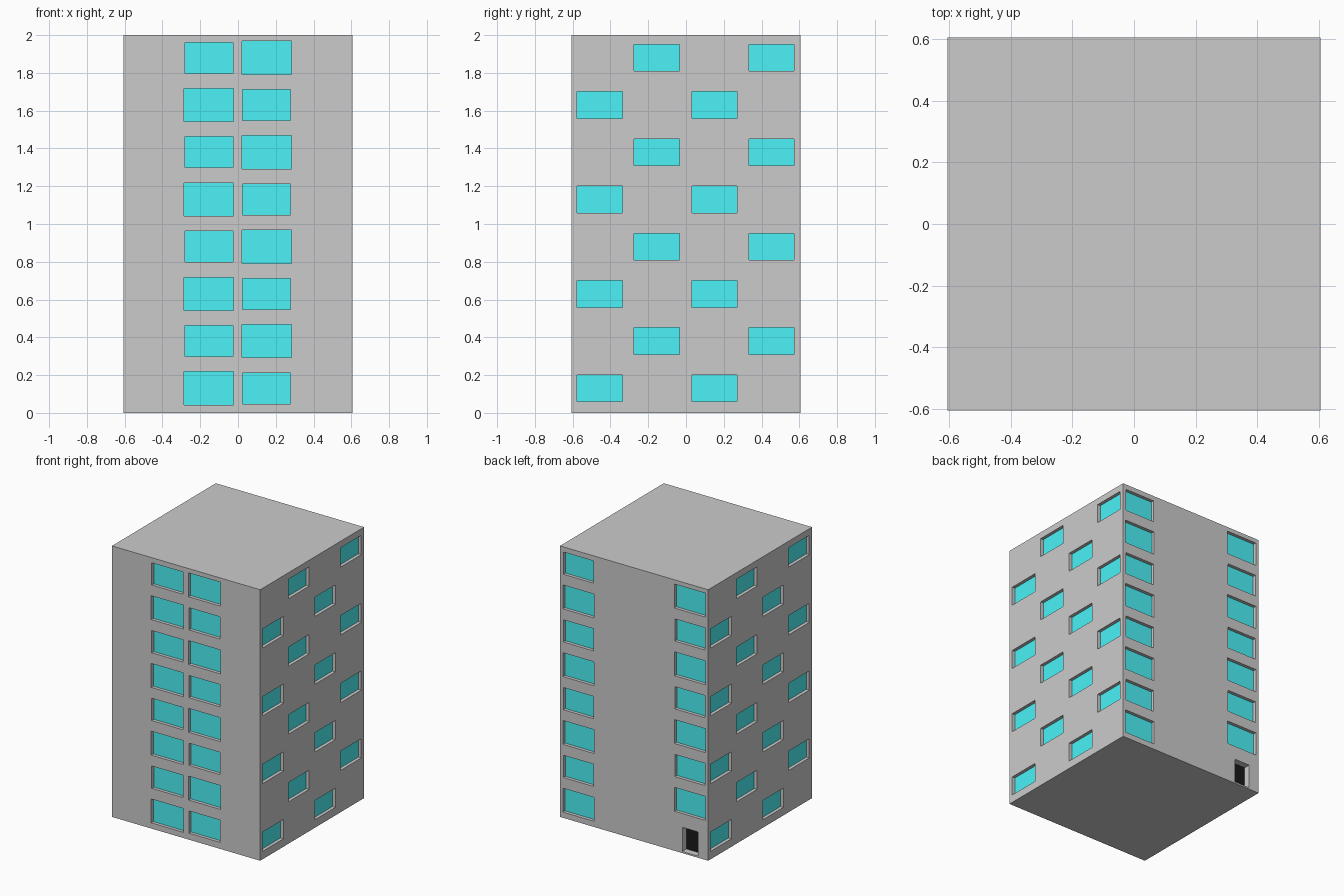
import bpy, bmesh
from math import pi
from mathutils import Matrix, Vector

if "Cube" in bpy.data.objects:
    bpy.data.objects.remove(bpy.data.objects["Cube"])

HALF, HEIGHT, FLOOR = 0.605, 2.0, 0.25
WIN_DEPTH, DOOR_DEPTH = 0.026, 0.05


def make_object(name, bm, color=None):
    me = bpy.data.meshes.new(name)
    bm.to_mesh(me)
    bm.free()
    ob = bpy.data.objects.new(name, me)
    bpy.context.collection.objects.link(ob)
    if color:
        mat = bpy.data.materials.new(name + "_material")
        mat.diffuse_color = color
        mat.use_nodes = True
        mat.node_tree.nodes["Principled BSDF"].inputs["Base Color"].default_value = mat.diffuse_color
        me.materials.append(mat)
    return ob


def opening(cut, pane, turn, u, z, w, h, depth):
    """Pocket cutter plus a pane at its back; turn 0 is the front wall."""
    rot = Matrix.Rotation(turn, 4, 'Z')
    y = -HALF + depth
    size = Matrix.Diagonal((w, depth + 0.1, h, 1))
    bmesh.ops.create_cube(cut, size=1, matrix=rot @ Matrix.Translation((u, y - (depth + 0.1) / 2, z)) @ size)
    corners = [(-1, -1), (1, -1), (1, 1), (-1, 1)]
    pane.faces.new([pane.verts.new(rot @ Vector((u + a * w / 2, y - 0.002, z + b * h / 2)))
                    for a, b in corners])


cut, glass, door = bmesh.new(), bmesh.new(), bmesh.new()

for row in range(8):
    z = 0.13 + FLOOR * row
    odd = row % 2
    # front: two central columns; back: two outer columns, sizes alternating
    for turn, left, right in ((0, -0.154, 0.151), (pi, -0.455, 0.455)):
        for u, big in ((left, not odd), (right, odd)):
            if turn and u > 0 and row == 0:
                continue  # the door takes this place
            w, h = (0.262, 0.176) if big else (0.254, 0.164)
            if turn:
                w -= 0.008
            opening(cut, glass, turn, u, z, w, h, WIN_DEPTH)
    # sides: staggered pairs
    for turn in (pi / 2, -pi / 2):
        for u in ((-0.154, 0.453) if odd else (-0.456, 0.151)):
            opening(cut, glass, turn, u, z, 0.24, 0.142, WIN_DEPTH)

# back door
opening(cut, door, pi, 0.458, 0.101, 0.128, 0.178, DOOR_DEPTH)

make_object("windows", glass, (0.07, 0.89, 0.93, 1))
make_object("door", door, (0.01, 0.01, 0.01, 1))

# building block with the pockets cut out
body = bmesh.new()
bmesh.ops.create_cube(body, size=1, matrix=Matrix.Translation((0, 0, HEIGHT / 2))
                      @ Matrix.Diagonal((2 * HALF, 2 * HALF, HEIGHT, 1)))
building = make_object("building", body)
cutter = make_object("opening_cutter", cut)
cutter.hide_render = True
mod = building.modifiers.new("openings", 'BOOLEAN')
mod.operation = 'DIFFERENCE'
mod.solver = 'EXACT'
mod.object = cutter
bpy.context.view_layer.objects.active = building
bpy.ops.object.modifier_apply(modifier=mod.name)
bpy.data.objects.remove(cutter)
